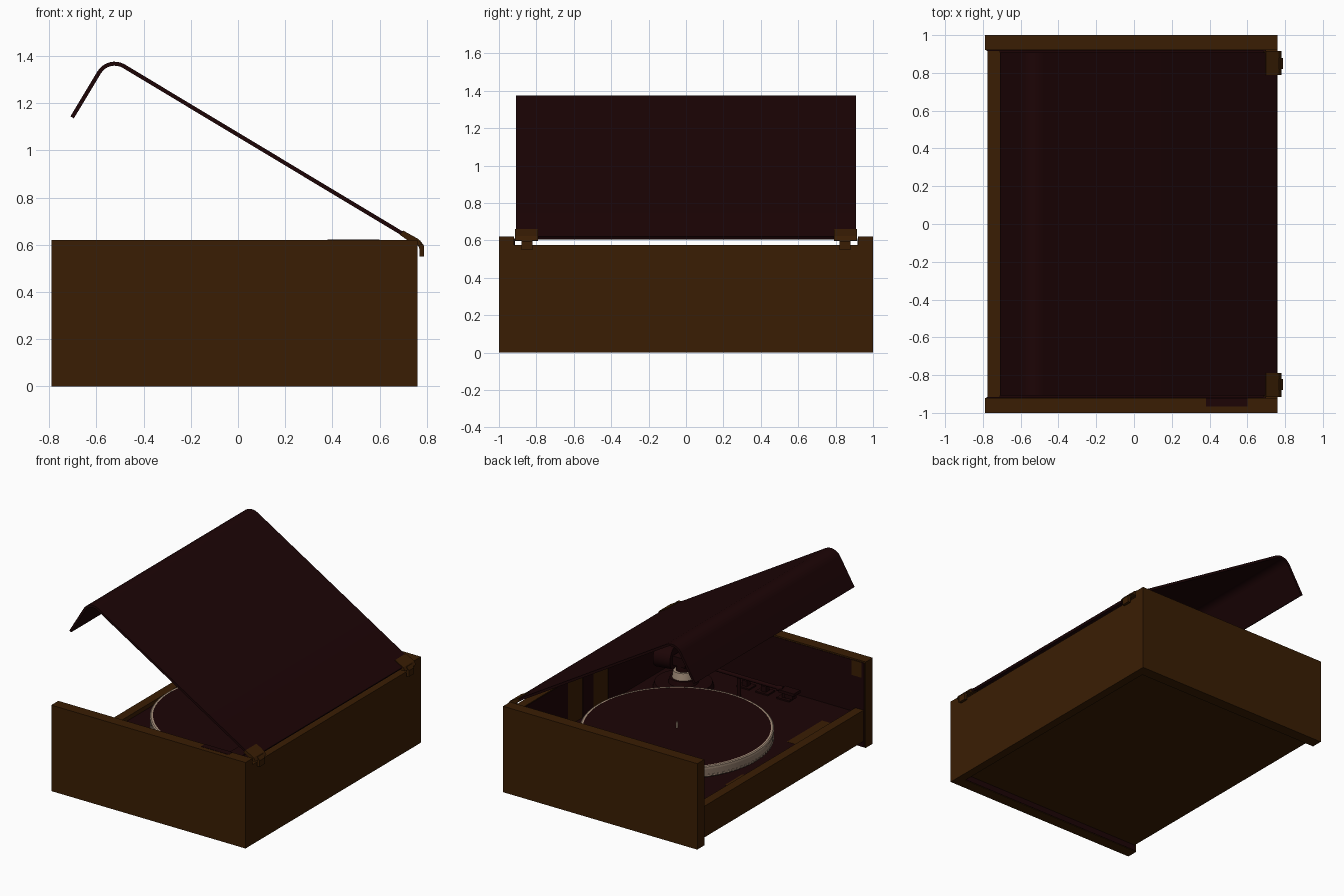
import bpy, bmesh, math
from mathutils import Vector

if "Cube" in bpy.data.objects:
    bpy.data.objects.remove(bpy.data.objects["Cube"])


def material(name, rgb):
    m = bpy.data.materials.new(name)
    m.diffuse_color = (*rgb, 1)
    m.use_nodes = True
    m.node_tree.nodes["Principled BSDF"].inputs["Base Color"].default_value = m.diffuse_color
    return m


WOOD = material("walnut brown", (0.042, 0.0125, 0.001))
PLUM = material("dark plum", (0.0115, 0.0012, 0.0016))
METAL = material("warm metal", (0.40, 0.29, 0.21))
RIM = material("dull metal", (0.29, 0.205, 0.15))


def finish(name, bm, mat, smooth=False):
    bmesh.ops.recalc_face_normals(bm, faces=bm.faces[:])
    me = bpy.data.meshes.new(name)
    bm.to_mesh(me)
    bm.free()
    me.materials.append(mat)
    ob = bpy.data.objects.new(name, me)
    bpy.context.collection.objects.link(ob)
    if smooth:
        bpy.ops.object.select_all(action='DESELECT')
        ob.select_set(True)
        bpy.context.view_layer.objects.active = ob
        bpy.ops.object.shade_smooth_by_angle(angle=math.radians(35))
    return ob


def box(name, x, y, z, mat):
    bm = bmesh.new()
    bmesh.ops.create_cube(bm, size=1)
    for v in bm.verts:
        v.co = Vector(((x[0] + x[1]) / 2 + v.co.x * (x[1] - x[0]),
                       (y[0] + y[1]) / 2 + v.co.y * (y[1] - y[0]),
                       (z[0] + z[1]) / 2 + v.co.z * (z[1] - z[0])))
    return finish(name, bm, mat)


def prism(name, profile, y0, y1, mat, smooth=False):
    """Extrude an x-z outline along y."""
    bm = bmesh.new()
    a = [bm.verts.new((p[0], y0, p[1])) for p in profile]
    b = [bm.verts.new((p[0], y1, p[1])) for p in profile]
    n = len(a)
    for i in range(n):
        j = (i + 1) % n
        bm.faces.new((a[i], a[j], b[j], b[i]))
    bm.faces.new(a)
    bm.faces.new(b[::-1])
    return finish(name, bm, mat, smooth)


def rod(name, p, q, r, mat, r2=None, seg=24):
    """Cylinder or cone from point p to point q."""
    p, q = Vector(p), Vector(q)
    bm = bmesh.new()
    bmesh.ops.create_cone(bm, cap_ends=True, segments=seg, radius1=r,
                          radius2=r if r2 is None else r2, depth=(q - p).length)
    rot = (q - p).to_track_quat('Z', 'Y')
    for v in bm.verts:
        v.co = rot @ v.co + (p + q) / 2
    return finish(name, bm, mat, True)


def lathe(name, centre, profile, mat, seg=96):
    """Spin a closed (radius, z) outline about a vertical axis."""
    bm = bmesh.new()
    rings = []
    for i in range(seg):
        t = 2 * math.pi * i / seg
        rings.append([bm.verts.new((centre[0] + r * math.cos(t), centre[1] + r * math.sin(t), z))
                      for r, z in profile])
    n = len(profile)
    for i in range(seg):
        a, b = rings[i], rings[(i + 1) % seg]
        for k in range(n):
            m = (k + 1) % n
            bm.faces.new((a[k], b[k], b[m], a[m]))
    return finish(name, bm, mat, True)


# Cabinet: side panels stand slightly below the raised base and front rail
for s, tag in ((-1, "front"), (1, "back")):
    y = sorted((s * 0.92, s * 1.0))
    box(tag + "_side_panel", (-0.79, 0.76), y, (0, 0.62), WOOD)
    y = sorted((s * 0.917, s * 0.9205))
    box(tag + "_wall_lining", (-0.78, 0.70), y, (0.004, 0.61), PLUM)
box("rear_panel", (0.70, 0.76), (-0.92, 0.92), (0, 0.575), WOOD)
for i, y in enumerate(((-0.915, -0.11), (0.06, 0.18), (0.35, 0.915))):
    box(f"rear_wall_lining_{i + 1}", (0.697, 0.701), y, (0.24, 0.57), PLUM)
box("front_rail", (-0.775, -0.71), (-0.92, 0.92), (0.045, 0.27), WOOD)
box("base_board", (-0.71, 0.70), (-0.92, 0.92), (0.045, 0.09), WOOD)
box("deck", (-0.71, 0.70), (-0.92, 0.92), (0.20, 0.24), PLUM)

# Worn patches on the deck, wall and panel top
box("deck_worn_patch_1", (-0.705, -0.61), (-0.68, -0.28), (0.239, 0.2415), WOOD)
box("deck_worn_patch_2", (-0.705, -0.66), (0.30, 0.50), (0.239, 0.2415), WOOD)
box("wall_worn_patch", (-0.76, -0.68), (-0.918, -0.915), (0.50, 0.61), WOOD)
box("panel_top_patch", (0.38, 0.60), (-0.965, -0.92), (0.619, 0.622), PLUM)

# Platter with metal rim, mat and spindle
C = (-0.005, 0.11)
lathe("platter_rim", C, [(0.05, 0.25), (0.622, 0.25), (0.63, 0.258), (0.632, 0.315), (0.05, 0.315)], RIM)
lathe("platter_lip", C, [(0.615, 0.312), (0.635, 0.312), (0.635, 0.328), (0.628, 0.333), (0.615, 0.333)], METAL)
rod("platter_hub", (*C, 0.235), (*C, 0.26), 0.12, PLUM)
rod("platter_mat", (*C, 0.31), (*C, 0.332), 0.618, PLUM, seg=96)
rod("spindle", (*C, 0.33), (*C, 0.37), 0.008, METAL, seg=12)

# Strobe dots around the lower platter edge
bm = bmesh.new()
for i in range(110):
    t = 2 * math.pi * i / 110
    for v in bmesh.ops.create_cube(bm, size=0.014)["verts"]:
        x, y, z = v.co
        x += 0.628
        v.co = (C[0] + x * math.cos(t) - y * math.sin(t),
                C[1] + x * math.sin(t) + y * math.cos(t), z + 0.265)
finish("strobe_dots", bm, METAL)

# Tonearm
P = Vector((0.44, -0.60, 0))
Z = lambda x, y, z: (P.x + x, P.y + y, z)
rod("arm_base", Z(0, 0, 0.24), Z(0, 0, 0.275), 0.20, PLUM, 0.19, 40)
rod("arm_pedestal", Z(0, 0, 0.275), Z(0, 0, 0.31), 0.10, PLUM, 0.09, 32)
rod("arm_collar", Z(0, 0, 0.31), Z(0, 0, 0.36), 0.075, METAL, 0.068, 32)
rod("arm_post", Z(0, 0, 0.36), Z(0, 0, 0.43), 0.05, PLUM)
box("arm_gimbal", (P.x - 0.05, P.x + 0.05), (P.y - 0.055, P.y + 0.055), (0.40, 0.465), PLUM)
rod("counterweight_stub", Z(0, 0, 0.435), Z(0.18, 0.035, 0.435), 0.02, METAL)
rod("counterweight", Z(0.06, 0.012, 0.435), Z(0.18, 0.035, 0.435), 0.08, PLUM, seg=32)
rod("arm_tube", Z(0, 0, 0.43), (-0.24, -0.73, 0.355), 0.013, PLUM, seg=16)
rod("headshell_collar", (-0.22, -0.726, 0.356), (-0.26, -0.734, 0.353), 0.02, PLUM, seg=16)
box("headshell", (-0.37, -0.25), (-0.775, -0.70), (0.34, 0.36), PLUM)
box("cartridge", (-0.35, -0.28), (-0.76, -0.715), (0.305, 0.34), PLUM)

# Arm rest and control levers
rod("arm_rest_post", (0.05, -0.675, 0.24), (0.05, -0.675, 0.375), 0.014, PLUM, seg=16)
for i, x in enumerate((-0.22, -0.05, 0.10)):
    box(f"control_plate_{i + 1}", (x - 0.05, x + 0.05), (-0.87, -0.79), (0.24, 0.25), PLUM)
    box(f"control_lever_{i + 1}", (x - 0.02, x + 0.02), (-0.85, -0.81), (0.25, 0.29), PLUM)

# Open lid: thin bent sheet tilted at the hinge
a = math.radians(31)
u, n = Vector((math.cos(a), -math.sin(a))), Vector((math.sin(a), math.cos(a)))
hinge = Vector((0.757, 0.621))
R, T = 0.085, 0.017
top = hinge - u * 1.442                   # start of the rounded corner
cen = top - n * R
outer, inner = [hinge], [hinge - n * T]
for i in range(9):
    t = math.radians(90 * i / 8)
    d = n * math.cos(t) - u * math.sin(t)
    outer.append(cen + d * R)
    inner.append(cen + d * (R - T))
drop = 0.222
outer.append(outer[-1] - n * drop)
inner.append(inner[-1] - n * drop)
prism("lid", outer + inner[::-1], -0.908, 0.908, PLUM, True)

# Hinges
upper = [(0.685, 0.643), (0.70, 0.660), (0.765, 0.624), (0.78, 0.60), (0.762, 0.596), (0.745, 0.60)]
lower = [(0.755, 0.618), (0.772, 0.618), (0.789, 0.595), (0.789, 0.55), (0.770, 0.55), (0.768, 0.585)]
for s, tag in ((-1, "front"), (1, "back")):
    prism(tag + "_hinge_upper_leaf", upper, *sorted((s * 0.79, s * 0.915)), WOOD)
    prism(tag + "_hinge_lower_leaf", lower, *sorted((s * 0.82, s * 0.88)), WOOD)
